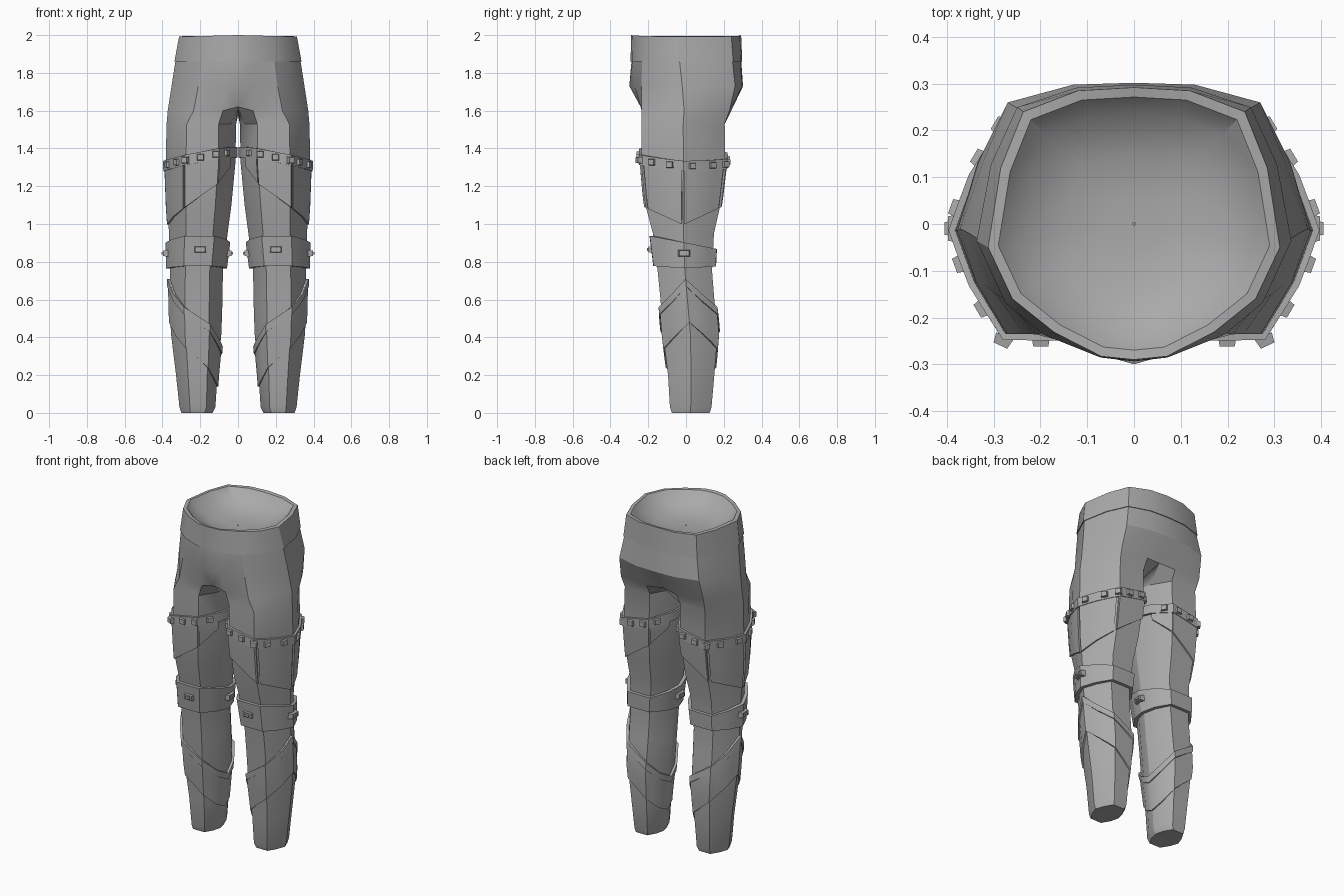
import bpy, bmesh, math
from mathutils import Vector, Matrix

if "Cube" in bpy.data.objects:
    bpy.data.objects.remove(bpy.data.objects["Cube"])

grey = bpy.data.materials.new("cloth_grey")
grey.use_nodes = True
grey.diffuse_color = (0.4, 0.4, 0.4, 1)
grey.node_tree.nodes["Principled BSDF"].inputs["Base Color"].default_value = (0.4, 0.4, 0.4, 1)


def finish(name, bm, angle=30):
    """Turn a half model into a mirrored, shaded object."""
    seam = [f for f in bm.faces if all(abs(v.co.x) < 1e-5 for v in f.verts)]
    bmesh.ops.delete(bm, geom=seam, context='FACES_ONLY')
    bmesh.ops.recalc_face_normals(bm, faces=bm.faces)
    mesh = bpy.data.meshes.new(name)
    bm.to_mesh(mesh)
    bm.free()
    mesh.materials.append(grey)
    ob = bpy.data.objects.new(name, mesh)
    bpy.context.collection.objects.link(ob)
    bpy.ops.object.select_all(action='DESELECT')
    ob.select_set(True)
    bpy.context.view_layer.objects.active = ob
    bpy.ops.object.shade_smooth_by_angle(angle=math.radians(angle))
    ob.modifiers.new("Mirror", 'MIRROR')
    return ob


def loft(bm, rings, closed=True, caps=(False, False)):
    rows = [[bm.verts.new(p) for p in r] for r in rings]
    n = len(rows[0])
    for a, b in zip(rows, rows[1:]):
        for i in range(n if closed else n - 1):
            j = (i + 1) % n
            bm.faces.new((a[i], a[j], b[j], b[i]))
    for cap, row in zip(caps, (rows[0], rows[-1])):
        if cap:
            bm.faces.new(row)


# Leg section: front, outer side, back, inner side
SECTION = [(-.5, -1), (.42, -1), (.78, -.5), (1, 0), (.78, .5),
           (.42, 1), (-.5, 1), (-.85, .5), (-1, 0), (-.85, -.5)]
# height, inner x, outer x, front y, back y
LEVELS = [(0, .135, .30, -.075, .125), (.03, .12, .31, -.085, .135),
          (.2, .108, .328, -.095, .15), (.42, .088, .355, -.122, .168),
          (.6, .082, .362, -.135, .15), (.75, .08, .36, -.15, .138),
          (.95, .055, .365, -.175, .148), (1.1, .035, .375, -.215, .182),
          (1.32, .014, .383, -.235, .208), (1.53, .01, .378, -.235, .205)]


def ring(z, xi, xo, yf, yb):
    cx, rx, cy, ry = (xi + xo) / 2, (xo - xi) / 2, (yf + yb) / 2, (yb - yf) / 2
    return [Vector((cx + u * rx, cy + v * ry, z)) for u, v in SECTION]


def level_at(z):
    for a, b in zip(LEVELS, LEVELS[1:]):
        if z <= b[0]:
            k = (z - a[0]) / (b[0] - a[0])
            return [p + (q - p) * k for p, q in zip(a, b)]
    return LEVELS[-1]


def on_leg(t, z, off=0):
    """Point on the leg at section position t, pushed outward."""
    r = ring(*level_at(z))
    i = math.floor(t)
    p = r[i % 10].lerp(r[(i + 1) % 10], t - i)
    centre = sum(r, Vector()) / 10
    p = p + (p - centre).normalized() * off
    p.x = max(p.x, .003)
    return p


# Trousers: lower legs lofted up into hips
hip_low = [(.08, -.235, 1.6), (.235, -.235, 1.6), (.32, -.13, 1.6), (.372, -.01, 1.6),
           (.335, .13, 1.6), (.28, .23, 1.6), (.1, .235, 1.59), (0, .22, 1.6),
           (0, 0, 1.575), (0, -.24, 1.62)]
hip_mid = [(.07, -.272), (.21, -.236), (.295, -.15), (.352, -.02), (.32, .14),
           (.27, .26), (.13, .298), (0, .302), (0, 0), (0, -.3)]
hip_top = [(.07, -.28), (.19, -.232), (.27, -.165), (.33, -.035), (.3, .125),
           (.245, .245), (.12, .286), (0, .292), (0, 0), (0, -.288)]
bm = bmesh.new()
loft(bm, [ring(*l) for l in LEVELS] + [hip_low,
     [(x, y, 1.73) for x, y in hip_mid], [(x, y, 1.87) for x, y in hip_top]], caps=(True, False))
finish("trousers", bm, 24)

# Waistband with a sunken lining
waist = [(0, -.29), (.07, -.283), (.17, -.232), (.26, -.16), (.312, -.05),
         (.285, .12), (.237, .24), (.12, .285), (0, .292)]
base = [hip_top[9]] + hip_top[:8]
bm = bmesh.new()
rows = [[(x, y, 1.86) for x, y in base],
        [(x * 1.02, y * 1.02, 1.86) for x, y in base]]
for s, z in ((1, 2), (.93, 1.995), (.8, 1.95), (.5, 1.91), (.2, 1.9), (.01, 1.9)):
    rows.append([(x * s, y * s, z - .008 * abs(x) / .31) if z == 2 else (x * s, y * s, z)
                 for x, y in waist])
loft(bm, rows, closed=False)
finish("waistband", bm)


def wrap(bm, t0, t1, top, bottom, off, rows=4):
    """Raised panel over the leg between two height rules."""
    full = t1 - t0 >= 10
    ts = [t0] + [k / 2 for k in range(math.ceil(t0 * 2), math.ceil(t1 * 2)) if k / 2 > t0]
    if not full:
        ts.append(t1)
    sections = []
    for t in ts:
        zs = [top(t) + (bottom(t) - top(t)) * k / (rows - 1) for k in range(rows)]
        sections.append([on_leg(t, z, off) for z in zs] +
                        [on_leg(t, zs[-1], -.008), on_leg(t, zs[0], -.008)])
    if full:
        sections.append(sections[0])
    loft(bm, sections, caps=(not full, not full))
    bmesh.ops.remove_doubles(bm, verts=bm.verts, dist=1e-6)


def by_side(values):
    """Height rule from outer seam (first) to inner seam (last)."""
    def rule(t):
        d = abs((t - 3 + 5) % 10 - 5)
        i = min(int(d), 4)
        return values[i] + (values[i + 1] - values[i]) * (d - i)
    return rule


def stud(bm, t, z, w, h, d, off):
    p = on_leg(t, z, off)
    tangent = (on_leg(t + .05, z) - on_leg(t - .05, z)).normalized()
    out = tangent.cross(Vector((0, 0, 1)))
    m = Matrix((tangent, Vector((0, 0, 1)), out)).transposed().to_4x4()
    m.translation = p
    new = bmesh.ops.create_cube(bm, size=1)["verts"]
    for v in new:
        k = .8 if v.co.z > 0 else 1
        v.co = m @ Vector((v.co.x * w * k, v.co.y * h * k, v.co.z * d))


# Thigh belt with studs
def belt_top(t):
    p = on_leg(t, 1.32)
    return 1.41 - .2 * p.x - .05 * p.y


bm = bmesh.new()
wrap(bm, 0, 10, belt_top, lambda t: belt_top(t) - .055, .014, 2)
finish("thigh_belt", bm)
bm = bmesh.new()
for t in (-.55, .1, .55, 1.0, 1.6, 2.4, 3.4, 4.3, 4.9, 5.35, 5.8, 6.4):
    stud(bm, t, belt_top(t) - .028, .04, .036, .022, .016)
finish("belt_studs", bm)

# Thigh armour panels hanging below the belt
hem = by_side([.995, 1.04, 1.09, 1.21, 1.31, 1.34])
bm = bmesh.new()
for a, b in ((-.95, -.06), (.0, 1.08), (1.18, 2.92), (3.06, 4.85), (4.95, 6), (6.06, 6.95)):
    wrap(bm, a, b, lambda t: belt_top(t) - .05, hem, .01)
finish("thigh_panels", bm)

# Knee band with buckles
def knee_top(t):
    return .9 - .22 * on_leg(t, .9).y


bm = bmesh.new()
wrap(bm, 0, 10, knee_top, lambda t: .765 + .08 * abs(on_leg(t, .77).y), .02, 3)
finish("knee_band", bm)
bm = bmesh.new()
for t in (.45, 3.0, 8.0):
    stud(bm, t, .865 if t < 1 else .845, .065, .036, .03, .02)
    stud(bm, t, .865 if t < 1 else .845, .035, .018, .045, .02)
finish("knee_buckles", bm)

# Shin wraps: layered cloth with a slanted raised edge
upper = by_side([.71, .63, .56, .47, .39, .35])
lower = by_side([.48, .41, .34, .24, .17, .14])
bm = bmesh.new()
wrap(bm, 0, 10, upper, lower, .008)
finish("shin_wrap", bm)
bm = bmesh.new()
wrap(bm, 0, 10, upper, lambda t: upper(t) - .04, .014, 2)
finish("shin_strap", bm)
